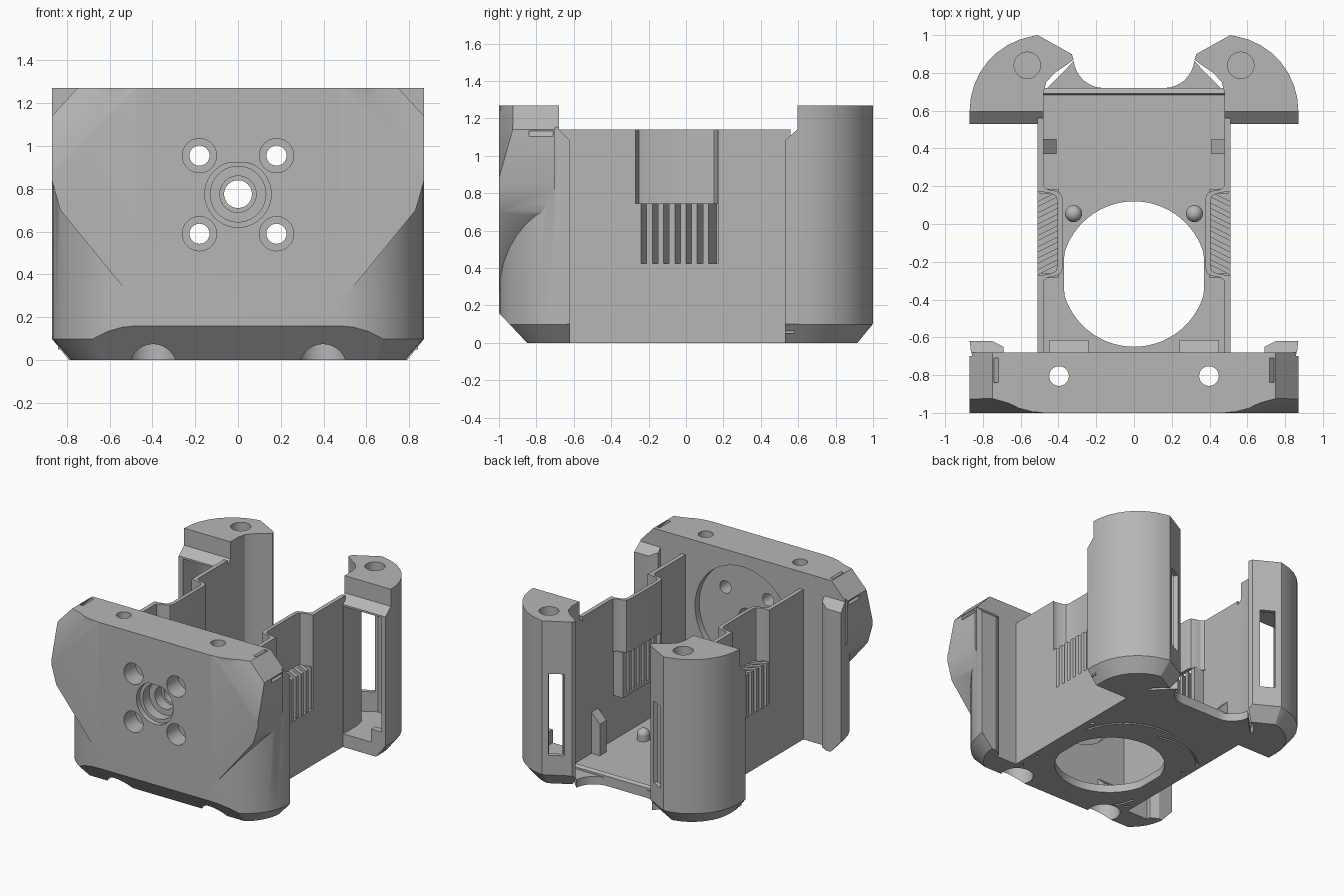
import bpy, bmesh, math
from mathutils import Vector, Matrix

if "Cube" in bpy.data.objects:
    bpy.data.objects.remove(bpy.data.objects["Cube"])

grey = bpy.data.materials.new("printed grey")
grey.use_nodes = True
grey.diffuse_color = (0.47, 0.47, 0.47, 1)
grey.node_tree.nodes["Principled BSDF"].inputs["Base Color"].default_value = (0.47, 0.47, 0.47, 1)
parts = []


def add(name, bm):
    bmesh.ops.recalc_face_normals(bm, faces=bm.faces)
    me = bpy.data.meshes.new(name)
    bm.to_mesh(me)
    bm.free()
    me.materials.append(grey)
    ob = bpy.data.objects.new(name, me)
    bpy.context.collection.objects.link(ob)
    parts.append(ob)
    return ob


def prism(name, pts, lo, hi, axis="z"):
    """Extrude an outline along an axis."""
    place = {"z": lambda a, b, c: (a, b, c), "y": lambda a, b, c: (a, c, b),
             "x": lambda a, b, c: (c, a, b)}[axis]
    bm = bmesh.new()
    base = bm.faces.new([bm.verts.new(place(a, b, lo)) for a, b in pts])
    ext = bmesh.ops.extrude_face_region(bm, geom=[base])
    shift = Vector(place(0, 0, hi - lo))
    bmesh.ops.translate(bm, vec=shift, verts=[g for g in ext["geom"] if isinstance(g, bmesh.types.BMVert)])
    return add(name, bm)


def box(name, x0, x1, y0, y1, z0, z1):
    return prism(name, [(x0, y0), (x1, y0), (x1, y1), (x0, y1)], z0, z1)


def arc(cx, cy, r, a0, a1, n):
    angles = [math.radians(a0 + (a1 - a0) * i / n) for i in range(n + 1)]
    return [(cx + r * math.cos(a), cy + r * math.sin(a)) for a in angles]


def rod(name, cx, cy, r, lo, hi, axis="z", n=40):
    return prism(name, arc(cx, cy, r, 0, 360, n)[:-1], lo, hi, axis)


def both(half):
    """Complete a half outline across x = 0."""
    return half + [(-x, y) for x, y in reversed(half)]


def trim(ob, planes):
    """Slice material off outside each (point, normal) plane."""
    bm = bmesh.new()
    bm.from_mesh(ob.data)
    for co, no in planes:
        geom = bm.verts[:] + bm.edges[:] + bm.faces[:]
        bmesh.ops.bisect_plane(bm, geom=geom, dist=1e-5, plane_co=co,
                               plane_no=Vector(no).normalized(), clear_outer=True)
        rim = [e for e in bm.edges if e.is_boundary]
        if rim:
            bmesh.ops.holes_fill(bm, edges=rim, sides=0)
    bmesh.ops.recalc_face_normals(bm, faces=bm.faces)
    bm.to_mesh(ob.data)
    bm.free()


def combine(ob, others, op="DIFFERENCE"):
    for other in others:
        other.hide_render = True
        mod = ob.modifiers.new("cut", "BOOLEAN")
        mod.operation, mod.solver, mod.object = op, "EXACT", other
    ob.data = bpy.data.meshes.new_from_object(ob.evaluated_get(bpy.context.evaluated_depsgraph_get()))
    ob.modifiers.clear()
    for other in others:
        parts.remove(other)
        bpy.data.objects.remove(other)


def mirror(ob):
    bm = bmesh.new()
    bm.from_mesh(ob.data)
    bmesh.ops.transform(bm, matrix=Matrix.Scale(-1, 4, (1, 0, 0)), verts=bm.verts)
    base = ob.name
    ob.name = "left_" + base
    add("right_" + base, bm)


def corner_planes(sx, sy, inset):
    """Chamfer planes running round a rounded lower corner."""
    out = []
    for a in [0] + list(range(5, 90, 10)):
        h = Vector((sx * math.cos(math.radians(a)), sy * math.sin(math.radians(a)), 0))
        out.append((Vector((sx * 0.47, sy * 0.6, 0.1)) + h * 0.4, (h.x * 0.1, h.y * 0.1, -inset)))
    return out


# Front block: rounded lower body with a faceted full-width head
half = [(0.69, -0.68), (0.69, -0.65), (0.75, -0.62), (0.87, -0.62)] + arc(0.47, -0.6, 0.4, -10, -90, 8)
front = prism("front_block", both(half), 0, 1.27)
shoulder = [((s * 0.87, 0, 1.14), (s * 0.13, 0, 0.12)) for s in (1, -1)]
trim(front, shoulder + corner_planes(1, -1, 0.09) + corner_planes(-1, -1, 0.09)
     + [((0, -1, 0.16), (0, -0.16, -0.15))])
head = prism("head", both([(0.48, 0.27), (0.83, 0.7), (0.87, 0.84), (0.87, 1.14), (0.75, 1.27)]),
             -1, -0.7, "y")
facets = []
for s in (1, -1):
    p, q, r = Vector((s * 0.48, -1, 1.27)), Vector((s * 0.87, -0.89, 1.27)), Vector((s * 0.87, -1, 0.88))
    n = (q - p).cross(r - p)
    facets.append((p, n if n.y < 0 else -n))
trim(head, facets)
combine(front, [head], "UNION")

# Openings in the front block
cuts = [rod("c", 0, 0.775, 0.40, -0.73, -0.5, "y", 64),
        rod("c", 0, 0.775, 0.13, -1.1, -0.88, "y"),
        rod("c", 0, 0.775, 0.085, -1.1, -0.80, "y"),
        rod("c", 0, 0.775, 0.065, -1.1, -0.5, "y")]
flat = [(x, min(z, 0.92)) for x, z in arc(0, 0.775, 0.155, 0, 360, 40)[:-1]]
cuts.append(prism("c", flat, -1.1, -0.96, "y"))
for s in (1, -1):
    for z in (0.59, 0.955):
        cuts.append(rod("c", s * 0.18, z, 0.08, -1.1, -0.86, "y", 32))
        cuts.append(rod("c", s * 0.18, z, 0.047, -1.1, -0.5, "y", 32))
    cuts.append(rod("c", s * 0.397, -0.805, 0.052, -0.1, 1.4, n=32))
    cuts.append(rod("c", s * 0.397, -0.805, 0.115, -0.1, 0.2, n=32))
    # tie tunnel behind the bevelled shoulder
    cuts.append(prism("c", [(s * 0.95, 1.018), (s * 0.95, 1.045), (s * 0.67, 1.348), (s * 0.67, 1.321)],
                      -0.84, -0.71, "y"))
cuts.append(prism("c", [(-0.5, 1.0), (-0.62, 1.08), (-0.68, 1.14), (-0.68, 1.4), (-0.5, 1.4)], -1, 1, "x"))
combine(front, cuts)

# Floor with fan opening and swirling grooves
rear = arc(0.16, 0.88, 0.16, -90, -6, 8)
floor = prism("floor", both(rear + [(0.36, 0.82), (0.48, 0.7), (0.51, 0.6), (0.51, -0.69)]), 0, 0.06)
fan = [(max(-0.37, min(0.37, x)), y) for x, y in arc(0, -0.265, 0.385, 0, 360, 64)[:-1]]
cuts = [prism("c", fan, -0.1, 0.2)]
for k in range(6):
    a = math.radians(60 * k + 20)
    cx, cy = 0.2 * math.cos(a), -0.265 + 0.2 * math.sin(a)
    d = 60 * k + 20
    cuts.append(prism("c", arc(cx, cy, 0.42, d - 70, d + 30, 16) + arc(cx, cy, 0.405, d + 30, d - 70, 16),
                      -0.1, 0.015))
combine(floor, cuts)
prism("rear_lip", [(0.68, 0.05), (0.72, 0.05), (0.72, 0.075), (0.69, 0.085)], -0.48, 0.48, "x")

# Rear column: hollow shell with a solid cap and a window
col = prism("rear_column", [(0.48, 0.53), (0.87, 0.53)] + arc(0.47, 0.6, 0.4, 0, 80, 8)
            + [(0.51, 1.0), (0.33, 0.9), (0.32, 0.87), (0.36, 0.84), (0.42, 0.8), (0.465, 0.75), (0.48, 0.69)],
            0, 1.27)
trim(col, corner_planes(1, 1, 0.08) + [((0.51, 1.0, 0.1), (-0.0486, 0.0874, -0.08)),
                                       ((0.5, 1.0, 0.1), (0, 0.1, -0.06))])
hollow = prism("c", [(0.515, 0.4), (0.835, 0.4)] + arc(0.47, 0.6, 0.365, 0, 80, 8)
               + [(0.505, 0.962), (0.375, 0.888), (0.45, 0.83), (0.5, 0.77), (0.515, 0.7)], 0.1, 1.07)
along, out, mid = Vector((0.874, 0.486)), Vector((-0.486, 0.874)), Vector((0.425, 0.95))
window = prism("c", [tuple(mid + along * u + out * v)
                     for u, v in ((-0.055, -0.06), (0.055, -0.06), (0.055, 0.1), (-0.055, 0.1))], 0.25, 0.87)
notch = prism("c", [(0.4, 0.95), (0.525, 1.08), (0.595, 1.14), (0.595, 1.4), (0.4, 1.4)], 0.3, 1, "x")
screw = rod("c", 0.565, 0.84, 0.07, 1.15, 1.4, n=32)
combine(col, [hollow, window, notch, screw])
mirror(col)
mirror(box("column_lip", 0.75, 0.84, 0.53, 0.58, 0.05, 0.2))

# Side wall, split round the vent recess
mirror(box("wall_front", 0.48, 0.512, -0.69, -0.27, 0, 1.14))
mirror(box("wall_rear", 0.48, 0.512, 0.17, 0.56, 0, 1.14))
mirror(box("wall_sill", 0.48, 0.512, -0.27, 0.17, 0, 0.425))
path = [(0.51, -0.31), (0.505, -0.285), (0.485, -0.27), (0.44, -0.262), (0.415, -0.25), (0.405, -0.22)]
path += [(x, -0.1 - y) for x, y in reversed(path)]
inner = [(x - 0.028, -0.05 + (y + 0.05) * 1.06) for x, y in path]
mirror(prism("recess_wall", path + inner[::-1], 0.74, 1.14))

# Vent slats, angled and overlapping
for i in range(7):
    y = -0.27 + i * 0.06
    mirror(prism("vent_slat_%d" % (i + 1), [(0.51, y), (0.51, y + 0.03), (0.4, y + 0.085), (0.4, y + 0.055)],
                 0.42, 0.745))
mirror(box("vent_sill", 0.4, 0.5, -0.27, 0.17, 0.4, 0.425))
mirror(box("vent_end_front", 0.4, 0.5, -0.285, -0.262, 0.4, 0.745))
mirror(box("vent_end_rear", 0.4, 0.5, 0.162, 0.185, 0.4, 0.745))

# Inner posts, locating pins and front gussets
mirror(prism("post", [(0.485, 0.05), (0.41, 0.05), (0.41, 0.3), (0.485, 0.38)], 0.37, 0.45, "y"))
mirror(prism("gusset", [(-0.69, 0.05), (-0.615, 0.05), (-0.615, 0.1), (-0.69, 0.17)], 0.24, 0.45, "x"))
bm = bmesh.new()
bmesh.ops.create_uvsphere(bm, u_segments=24, v_segments=12, radius=0.045,
                          matrix=Matrix.Translation((0.32, 0.055, 0.1)))
mirror(add("pin_tip", bm))
mirror(rod("pin", 0.32, 0.055, 0.045, 0.05, 0.1, n=24))

# Smooth the curved faces, keep the edges crisp
bpy.ops.object.select_all(action="DESELECT")
for ob in parts:
    ob.select_set(True)
bpy.context.view_layer.objects.active = front
bpy.ops.object.shade_smooth_by_angle(angle=math.radians(25))
